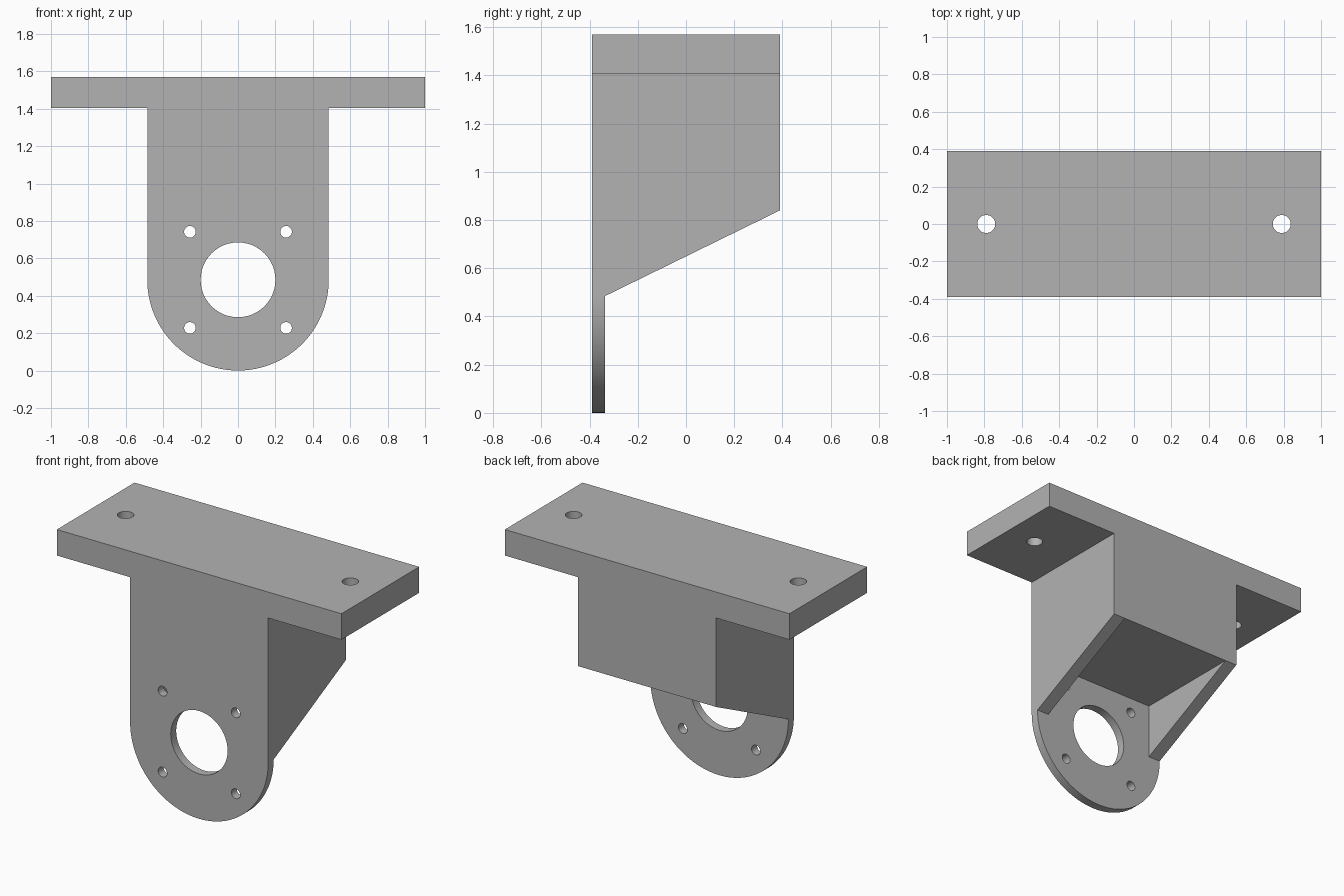
import bpy
from math import cos, sin, pi
from mathutils import Vector

cube = bpy.data.objects.get("Cube")
if cube:
    bpy.data.objects.remove(cube, do_unlink=True)

HALF_LENGTH, HALF_DEPTH, HEIGHT = 1.0, 0.39, 1.57
FLANGE_Z = 1.405         # underside of the mounting flange
RADIUS = 0.485           # rounded foot, also its centre height
PLATE_BACK = -0.335      # rear face of the thin front plate
CEILING = 0.84           # height of the recess ceiling

grey = bpy.data.materials.new("plain grey")
grey.use_nodes = True
color = (0.45, 0.45, 0.45, 1)
grey.diffuse_color = color
grey.node_tree.nodes["Principled BSDF"].inputs["Base Color"].default_value = color


def prism(name, outline, place, lo, hi):
    """Extrude a 2D outline from lo to hi; place maps (u, v, depth) to 3D."""
    n = len(outline)
    verts = [Vector(place(u, v, d)) for d in (lo, hi) for u, v in outline]
    faces = [list(range(n))[::-1], list(range(n, 2 * n))]
    faces += [[i, (i + 1) % n, n + (i + 1) % n, n + i] for i in range(n)]
    mesh = bpy.data.meshes.new(name)
    mesh.from_pydata(verts, [], faces)
    obj = bpy.data.objects.new(name, mesh)
    bpy.context.collection.objects.link(obj)
    # Make the normals point outwards
    bpy.context.view_layer.objects.active = obj
    bpy.ops.object.mode_set(mode='EDIT')
    bpy.ops.mesh.select_all(action='SELECT')
    bpy.ops.mesh.normals_make_consistent(inside=False)
    bpy.ops.object.mode_set(mode='OBJECT')
    obj.data.materials.append(grey)
    return obj


def along_x(u, v, d):
    return d, u, v


def along_y(u, v, d):
    return u, d, v


def along_z(u, v, d):
    return u, v, d


def arc(cx, cy, r, start, end, steps):
    angles = [start + (end - start) * i / steps for i in range(steps + 1)]
    return [(cx + r * cos(a), cy + r * sin(a)) for a in angles]


def cut(target, cutter):
    cutter.hide_render = True
    mod = target.modifiers.new("cut", 'BOOLEAN')
    mod.operation, mod.solver, mod.object = 'DIFFERENCE', 'EXACT', cutter
    bpy.context.view_layer.objects.active = target
    bpy.ops.object.modifier_apply(modifier=mod.name)
    bpy.data.objects.remove(cutter, do_unlink=True)


def drill(target, x, y, r, place, lo, hi):
    circle = arc(x, y, r, 0, 2 * pi, 48)[:-1]
    cut(target, prism("drill", circle, place, lo, hi))


# Bracket body: flange and round-footed stem in one outline
outline = [(-HALF_LENGTH, HEIGHT), (-HALF_LENGTH, FLANGE_Z), (-RADIUS, FLANGE_Z)]
outline += arc(0, RADIUS, RADIUS, pi, 2 * pi, 64)
outline += [(RADIUS, FLANGE_Z), (HALF_LENGTH, FLANGE_Z), (HALF_LENGTH, HEIGHT)]
bracket = prism("motor_bracket", outline, along_y, -HALF_DEPTH, HALF_DEPTH)

# Sloped underside behind the front plate
slope = (CEILING - RADIUS) / (HALF_DEPTH - PLATE_BACK)
back = 0.6
wedge = [(PLATE_BACK, -0.2), (back, -0.2),
         (back, RADIUS + slope * (back - PLATE_BACK)), (PLATE_BACK, RADIUS)]
cut(bracket, prism("wedge", wedge, along_x, -0.7, 0.7))

# Recess between the two side ribs
recess = [(PLATE_BACK, -0.2), (back, -0.2), (back, CEILING), (PLATE_BACK, CEILING)]
cut(bracket, prism("recess", recess, along_x, -0.4, 0.4))

# Shaft opening, four screw holes and two flange holes
drill(bracket, 0, RADIUS, 0.2, along_y, -0.5, -0.2)
for side in (-1, 1):
    for up in (-1, 1):
        drill(bracket, side * 0.257, RADIUS + up * 0.257, 0.031, along_y, -0.5, -0.2)
    drill(bracket, side * 0.79, 0, 0.048, along_z, 1.3, 1.7)

# Smooth curved walls, sharp edges elsewhere
bpy.ops.object.select_all(action='DESELECT')
bracket.select_set(True)
bpy.context.view_layer.objects.active = bracket
bpy.ops.object.shade_smooth_by_angle(angle=pi / 6)
